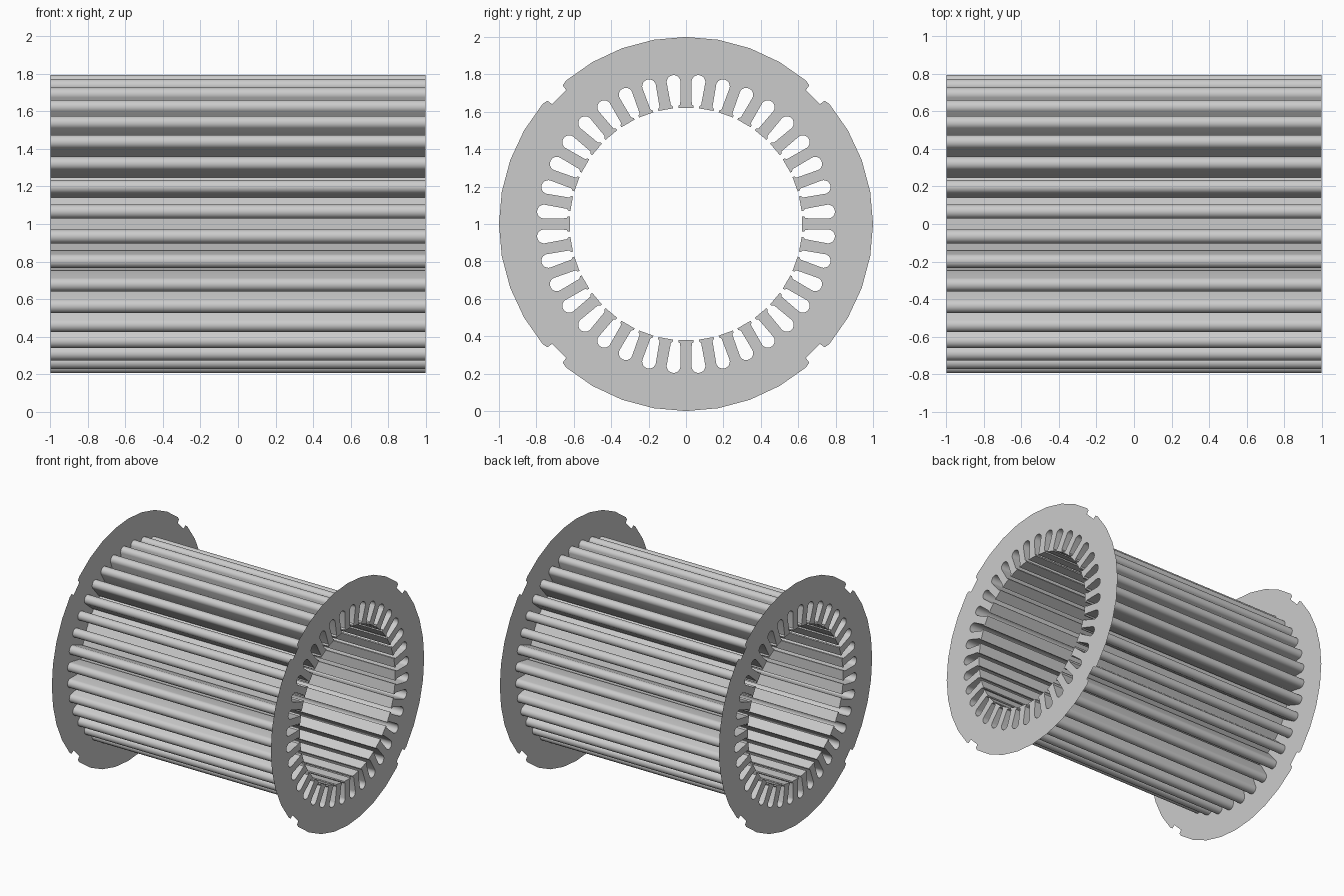
import bpy, bmesh, math
from mathutils import Vector

if "Cube" in bpy.data.objects:
    bpy.data.objects.remove(bpy.data.objects["Cube"])

SLOTS, CZ = 36, 1.0


def place(radial, across, ang):
    """Local radial/tangential position turned to an angle in the y-z plane."""
    c, s = math.cos(ang), math.sin(ang)
    return (radial * c - across * s, radial * s + across * c)


def outer_outline():
    # low-poly rim with a stepped groove at each diagonal
    pts = []
    for q in range(4):
        base = q * math.pi / 2
        for d in range(-40, 41, 10):
            pts.append(place(1.0, 0, base + math.radians(d)))
        for r, t in ((0.99, -0.058), (0.96, -0.053), (0.96, 0.053), (0.99, 0.058)):
            pts.append(place(r, t, base + math.pi / 4))
    return pts


def slot_outline():
    # bore opening, lip, tapered wall and rounded slot end
    half = [(0.622, -0.014), (0.632, -0.014), (0.640, -0.025)]
    arc_r, arc_c = 0.037, 0.762
    arc = []
    for i in range(13):
        a = -math.pi / 2 + math.pi * i / 12
        arc.append((arc_c + arc_r * math.cos(a), arc_r * math.sin(a)))
    one = half + arc + [(r, -t) for r, t in reversed(half)]
    pts = []
    for k in range(SLOTS):
        ang = math.radians(5 + k * 360 / SLOTS)
        pts += [place(r, t, ang) for r, t in one]
    return pts


def ring(bm, pts, x):
    vs = [bm.verts.new((x, y, z + CZ)) for y, z in pts]
    es = [bm.edges.new((vs[i], vs[(i + 1) % len(vs)])) for i in range(len(vs))]
    return vs, es


def finish(bm, name):
    me = bpy.data.meshes.new(name)
    bm.to_mesh(me)
    bm.free()
    ob = bpy.data.objects.new(name, me)
    bpy.context.collection.objects.link(ob)
    return ob


# flat end plates
for name, x in (("left_end_plate", -1.0), ("right_end_plate", 1.0)):
    bm = bmesh.new()
    edges = ring(bm, outer_outline(), x)[1] + ring(bm, slot_outline(), x)[1]
    bmesh.ops.triangle_fill(bm, use_beauty=True, use_dissolve=False,
                            edges=edges, normal=Vector((1, 0, 0)))
    for f in bm.faces:
        f.normal_update()
        if f.normal.x * x < 0:
            f.normal_flip()
    finish(bm, name)

# slotted bore wall running between the plates
bm = bmesh.new()
a = ring(bm, slot_outline(), -1.0)[0]
b = ring(bm, slot_outline(), 1.0)[0]
n = len(a)
for i in range(n):
    j = (i + 1) % n
    bm.faces.new((a[i], b[i], b[j], a[j]))
wall = finish(bm, "slotted_bore")
bpy.context.view_layer.objects.active = wall
wall.select_set(True)
bpy.ops.object.shade_smooth_by_angle(angle=math.radians(30))
